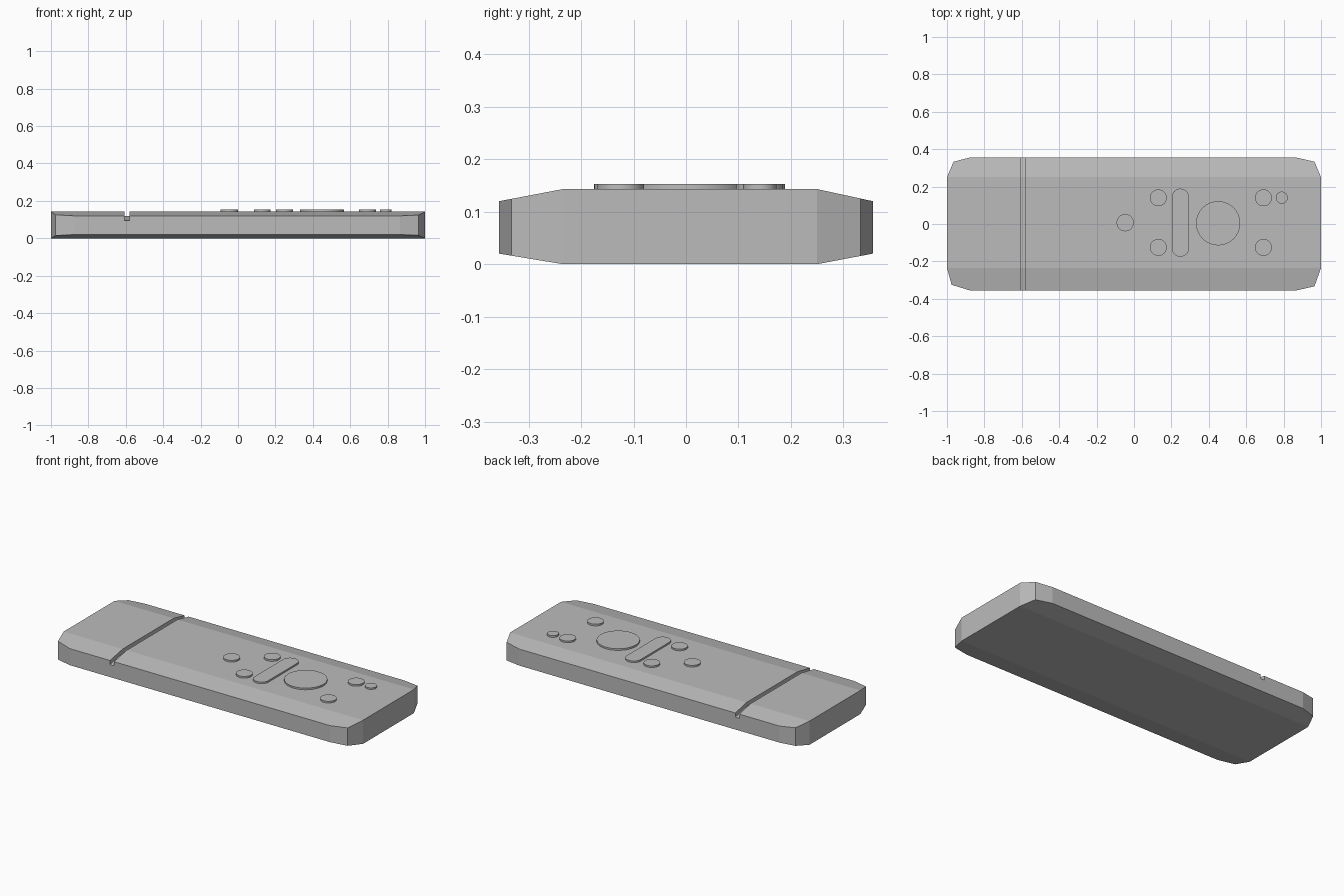
import bpy, bmesh, math
from mathutils import Vector

if "Cube" in bpy.data.objects:
    bpy.data.objects.remove(bpy.data.objects["Cube"])

grey = bpy.data.materials.new("plain grey")
grey.use_nodes = True
COLOUR = (0.5, 0.5, 0.5, 1)
grey.diffuse_color = COLOUR
grey.node_tree.nodes["Principled BSDF"].inputs["Base Color"].default_value = COLOUR


def prism(name, outline, direction):
    """Extrude a closed planar outline along a vector."""
    bm = bmesh.new()
    face = bm.faces.new([bm.verts.new(p) for p in outline])
    top = bmesh.ops.extrude_face_region(bm, geom=[face])["geom"]
    verts = [v for v in top if isinstance(v, bmesh.types.BMVert)]
    bmesh.ops.translate(bm, verts=verts, vec=direction)
    bmesh.ops.recalc_face_normals(bm, faces=bm.faces)
    mesh = bpy.data.meshes.new(name)
    bm.to_mesh(mesh)
    bm.free()
    obj = bpy.data.objects.new(name, mesh)
    bpy.context.collection.objects.link(obj)
    mesh.materials.append(grey)
    return obj


TOP, SHOULDER, FOOT = 0.143, 0.12, 0.02
BACK, FRONT, HALF = 0.25, -0.235, 0.356

# Body: slab with faceted corners, seen from above
corners = [(1, BACK), (0.965, 0.333), (0.865, HALF),
           (-0.875, HALF), (-0.965, 0.333), (-1, BACK),
           (-1, FRONT), (-0.975, -0.325), (-0.875, -HALF),
           (0.865, -HALF), (0.965, -0.333), (1, FRONT)]
body = prism("remote_body", [(x, y, 0) for x, y in corners], (0, 0, TOP))

# Slope the long edges, above and below
bm = bmesh.new()
bm.from_mesh(body.data)
for side, inner in ((1, BACK), (-1, FRONT)):
    for up, z_in, z_out in ((1, TOP, SHOULDER), (-1, 0, FOOT)):
        run = Vector((0, side * HALF - inner, z_out - z_in))
        normal = Vector((0, -run.z, run.y))
        normal *= up * side
        bmesh.ops.bisect_plane(bm, geom=bm.verts[:] + bm.edges[:] + bm.faces[:],
                               dist=1e-5, plane_co=(0, inner, z_in),
                               plane_no=normal.normalized(), clear_outer=True)
        rim = [e for e in bm.edges if e.is_boundary]
        bmesh.ops.holes_fill(bm, edges=rim, sides=0)
bmesh.ops.remove_doubles(bm, verts=bm.verts, dist=1e-5)
bmesh.ops.recalc_face_normals(bm, faces=bm.faces)
bm.to_mesh(body.data)
bm.free()

# Cover groove: a slot of even depth following the upper profile
DEPTH = 0.025
slot = [(-0.4, SHOULDER - 0.009), (-HALF, SHOULDER), (FRONT, TOP),
        (BACK, TOP), (HALF, SHOULDER), (0.4, SHOULDER - 0.009)]
outline = [(-0.606, y, z - DEPTH) for y, z in slot]
outline += [(-0.606, 0.4, 0.3), (-0.606, -0.4, 0.3)]
cutter = prism("groove_cutter", outline, (0.027, 0, 0))
cutter.hide_render = True
cutter.hide_viewport = True
cut = body.modifiers.new("cover groove", "BOOLEAN")
cut.operation = "DIFFERENCE"
cut.solver = "EXACT"
cut.object = cutter


# Buttons: low discs, and a rocker with round ends
def button(name, x, y, radius, stretch=0, steps=48):
    points = []
    for i in range(steps):
        a = 2 * math.pi * (i + 0.5) / steps
        shift = math.copysign(stretch, math.sin(a))
        points.append((x + radius * math.cos(a),
                       y + radius * math.sin(a) + shift, TOP - 0.004))
    obj = prism(name, points, (0, 0, 0.014))
    bpy.ops.object.select_all(action="DESELECT")
    obj.select_set(True)
    bpy.context.view_layer.objects.active = obj
    bpy.ops.object.shade_smooth_by_angle(angle=math.radians(30))


button("select_pad", 0.45, 0.004, 0.118)
button("volume_rocker", 0.248, 0.007, 0.046, stretch=0.136)
button("lower_button", -0.047, 0.007, 0.046)
for x, label in ((0.13, "middle"), (0.692, "upper")):
    button(label + "_back_button", x, 0.14, 0.045)
    button(label + "_front_button", x, -0.125, 0.045)
button("power_button", 0.79, 0.141, 0.032)
